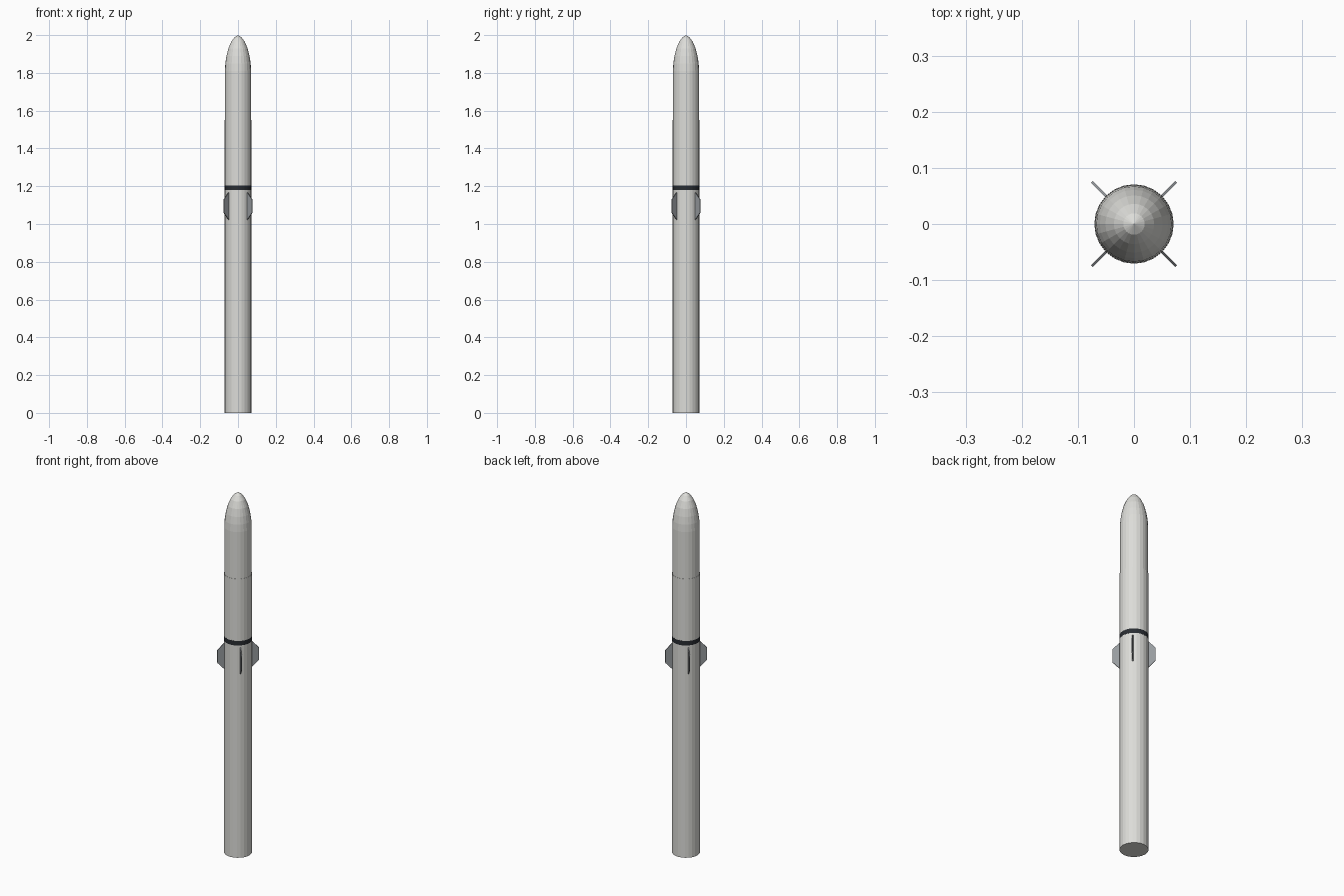
import bpy, bmesh, math
from mathutils import Matrix

cube = bpy.data.objects.get("Cube")
if cube:
    bpy.data.objects.remove(cube, do_unlink=True)

SIDES = 24


def material(name, rgb):
    mat = bpy.data.materials.new(name)
    mat.use_nodes = True
    color = (*rgb, 1)
    mat.diffuse_color = color
    for node in mat.node_tree.nodes:
        if node.type == "BSDF_PRINCIPLED":
            node.inputs["Base Color"].default_value = color
    return mat


hull_white = material("hull white", (0.72, 0.72, 0.69))
band_black = material("band black", (0.022, 0.026, 0.032))
fin_grey = material("fin grey", (0.31, 0.33, 0.35))


def add_object(name, bm, mat):
    bmesh.ops.recalc_face_normals(bm, faces=bm.faces[:])
    mesh = bpy.data.meshes.new(name)
    bm.to_mesh(mesh)
    bm.free()
    mesh.materials.append(mat)
    obj = bpy.data.objects.new(name, mesh)
    bpy.context.collection.objects.link(obj)
    return obj


def lathe(name, profile, mat):
    """Stack rings of (radius, z), closing the ends; zero radius is a tip."""
    bm = bmesh.new()
    rings = []
    for r, z in profile:
        if r == 0:
            rings.append([bm.verts.new((0, 0, z))] * SIDES)
            continue
        angles = [math.tau * i / SIDES for i in range(SIDES)]
        rings.append([bm.verts.new((r * math.cos(a), r * math.sin(a), z)) for a in angles])
    for low, high in zip(rings, rings[1:]):
        for i in range(SIDES):
            j = (i + 1) % SIDES
            corners = dict.fromkeys((low[i], low[j], high[j], high[i]))
            bm.faces.new(list(corners))
    for ring in (rings[0], rings[-1]):
        if ring[0] != ring[1]:
            bm.faces.new(ring)
    return add_object(name, bm, mat)


# Main stages and the dark joint between them
lathe("lower_stage", [(0.0705, 0), (0.0705, 1.18)], hull_white)
lathe("joint_band", [(0.0708, 1.18), (0.0708, 1.205)], band_black)
lathe("upper_stage", [(0.0705, 1.205), (0.0705, 1.55)], hull_white)

# Fairing with a pointed nose
nose = [(0.0695, 1.55), (0.0695, 1.81), (0.067, 1.85), (0.061, 1.89),
        (0.051, 1.93), (0.036, 1.965), (0.019, 1.988), (0, 2)]
lathe("nose_fairing", nose, hull_white)

# Four clipped fins set on the diagonals
outline = [(0.06, 1.015), (0.07, 1.022), (0.106, 1.06),
           (0.106, 1.13), (0.07, 1.168), (0.06, 1.172)]
names = ["fin_back_left", "fin_back_right", "fin_front_right", "fin_front_left"]
for k, name in enumerate(names):
    bm = bmesh.new()
    face = bm.faces.new([bm.verts.new((r, -0.0025, z)) for r, z in outline])
    grown = bmesh.ops.extrude_face_region(bm, geom=[face])["geom"]
    far_side = [v for v in grown if isinstance(v, bmesh.types.BMVert)]
    bmesh.ops.translate(bm, verts=far_side, vec=(0, 0.005, 0))
    turn = Matrix.Rotation(math.radians(45 + 90 * k), 4, "Z")
    bmesh.ops.transform(bm, matrix=turn, verts=bm.verts[:])
    add_object(name, bm, fin_grey)
